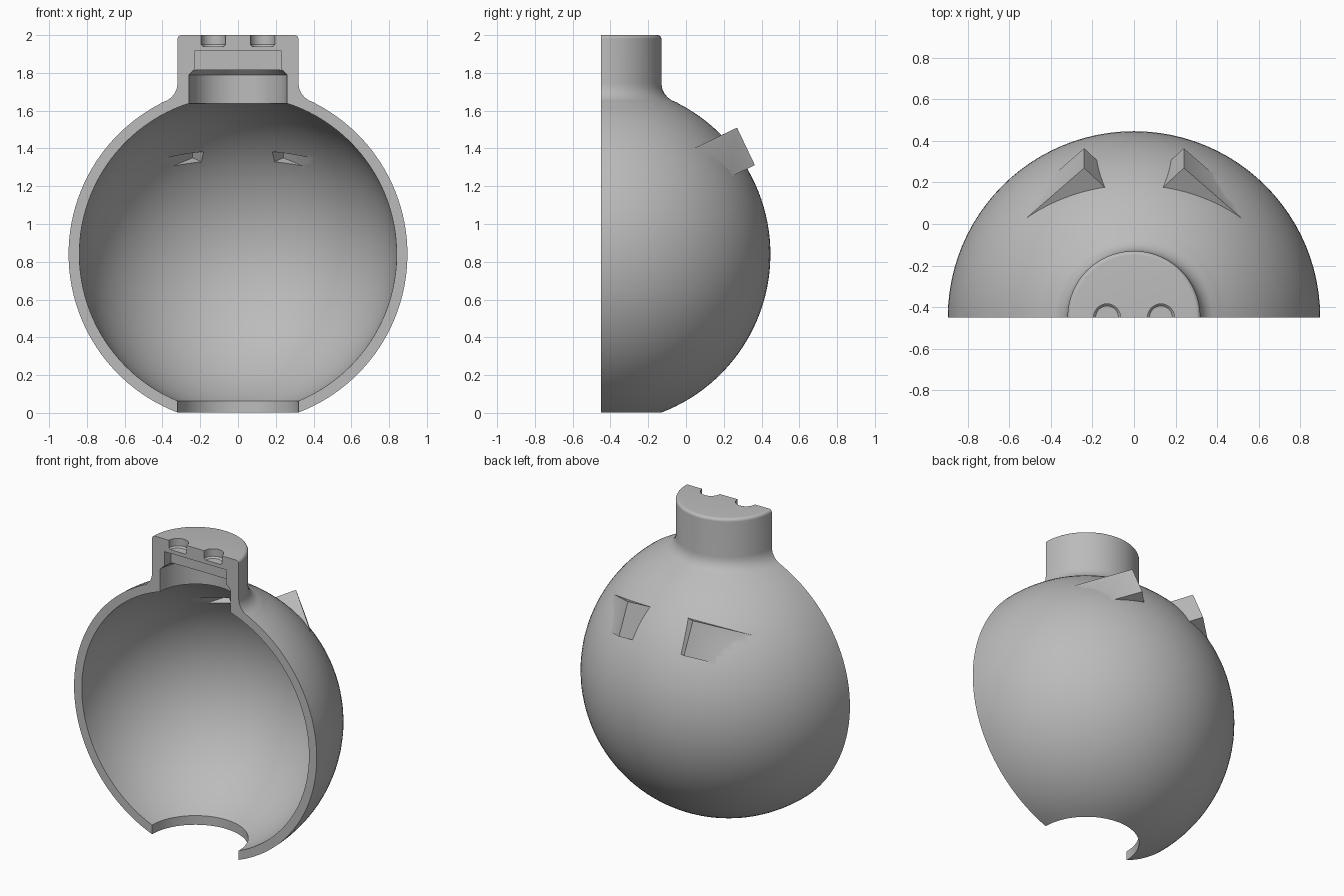
import bpy, bmesh
from math import sin, cos, asin, pi, radians
from mathutils import Vector

cube = bpy.data.objects.get("Cube")
if cube:
    bpy.data.objects.remove(cube, do_unlink=True)

CY, CZ = -0.45, 0.84            # ball centre
R_OUT, R_IN = 0.897, 0.84

gray = bpy.data.materials.new("plain_gray")
gray.use_nodes = True
COLOR = (0.5, 0.5, 0.5, 1)
gray.diffuse_color = COLOR
gray.node_tree.nodes["Principled BSDF"].inputs["Base Color"].default_value = COLOR


def finish(bm, name):
    bmesh.ops.recalc_face_normals(bm, faces=bm.faces[:])
    mesh = bpy.data.meshes.new(name)
    bm.to_mesh(mesh)
    bm.free()
    mesh.materials.append(gray)
    ob = bpy.data.objects.new(name, mesh)
    bpy.context.collection.objects.link(ob)
    return ob


def arc(radius, r0, r1, n=48):
    """Ball outline from radius r0 at the bottom to r1 at the top."""
    a0, a1 = asin(r0 / radius), pi - asin(r1 / radius)
    angles = [a0 + (a1 - a0) * i / n for i in range(n + 1)]
    return [(radius * sin(a), CZ - radius * cos(a)) for a in angles]


def lathe(name, profile, x=0, steps=96):
    bm = bmesh.new()
    vs = [bm.verts.new((x + r, CY, z)) for r, z in profile]
    edges = [bm.edges.new(p) for p in zip(vs, vs[1:])]
    bmesh.ops.spin(bm, geom=vs + edges, cent=(x, CY, 0), axis=(0, 0, 1),
                   angle=2 * pi, steps=steps)
    bmesh.ops.remove_doubles(bm, verts=bm.verts[:], dist=1e-5)
    return finish(bm, name)


def box(name, lo, hi):
    bm = bmesh.new()
    bmesh.ops.create_cube(bm, size=1)
    for v in bm.verts:
        v.co = [(a + b) / 2 + c * (b - a) for a, b, c in zip(lo, hi, v.co)]
    return finish(bm, name)


def wedge(name, side, apex, start, end, len_a, len_b):
    """Three-sided prism whose corner edge points out and down."""
    axis = Vector((0, 0.43, -0.9)).normalized()
    arm_a = Vector((0.23, -0.2, -0.096)).normalized()
    arm_b = axis.cross(arm_a).normalized()
    if arm_b.x > 0:
        arm_b.negate()
    bm = bmesh.new()
    rings = []
    for t in (start, end):
        p = apex + axis * t
        pts = [p, p + arm_a * len_a, p + arm_b * len_b]
        rings.append([bm.verts.new((q.x * side, q.y, q.z)) for q in pts])
    lower, upper = rings
    bm.faces.new(lower)
    bm.faces.new(upper)
    for i in range(3):
        j = (i + 1) % 3
        bm.faces.new((lower[i], lower[j], upper[j], upper[i]))
    return finish(bm, name)


def combine(target, tool, operation):
    mod = target.modifiers.new(operation.lower(), 'BOOLEAN')
    mod.operation, mod.object, mod.solver = operation, tool, 'EXACT'
    bpy.context.view_layer.objects.active = target
    bpy.ops.object.modifier_apply(modifier=mod.name)
    bpy.data.objects.remove(tool, do_unlink=True)


# Ball with a filleted neck and a rounded rim
fillet = [(0.32 + 0.11 * (1 - sin(a)) ** 1.0, 1.745 - 0.105 * cos(a))
          for a in [radians(d) for d in range(15, 91, 15)]]
rim = [(0.3 + 0.02 * cos(a), 1.98 + 0.02 * sin(a))
       for a in [radians(d) for d in range(0, 91, 15)]]
shell = lathe("half_shell", [(0, 0)] + arc(R_OUT, 0.32, 0.41) + fillet + rim + [(0, 2)])

# Angular eye sockets on the back
corner = Vector((0.24, 0.27, 1.51))
for side in (1, -1):
    combine(shell, wedge("eye_socket", side, corner, 0, 0.22, 0.45, 0.34), 'UNION')

# Hollow ball, neck bore and open base
bore = [(0, -0.1), (0.32, -0.1)] + arc(R_IN, 0.32, 0.26) + [(0.26, 1.79), (0.235, 1.815), (0, 1.815)]
combine(shell, lathe("cavity", bore), 'DIFFERENCE')

# Hollows behind the eyes
for side in (1, -1):
    inner = corner + Vector((0, -0.08, -0.038))
    combine(shell, wedge("eye_hollow", side, inner, 0.07, 0.135, 0.3, 0.3), 'DIFFERENCE')

# Shallow slot in the neck and two round holes in its top
combine(shell, box("slot", (-0.23, -0.6, 1.8), (0.23, CY + 0.07, 1.915)), 'DIFFERENCE')
for x in (-0.13, 0.13):
    pin = [(0, 1.94), (0.055, 1.94), (0.065, 1.95), (0.065, 2.1), (0, 2.1)]
    combine(shell, lathe("pin_hole", pin, x, 32), 'DIFFERENCE')

# Flat open front
combine(shell, box("front_half", (-2, -3, -1), (2, CY, 3)), 'DIFFERENCE')

bpy.ops.object.select_all(action='DESELECT')
shell.select_set(True)
bpy.context.view_layer.objects.active = shell
bpy.ops.object.shade_smooth_by_angle(angle=radians(30))
